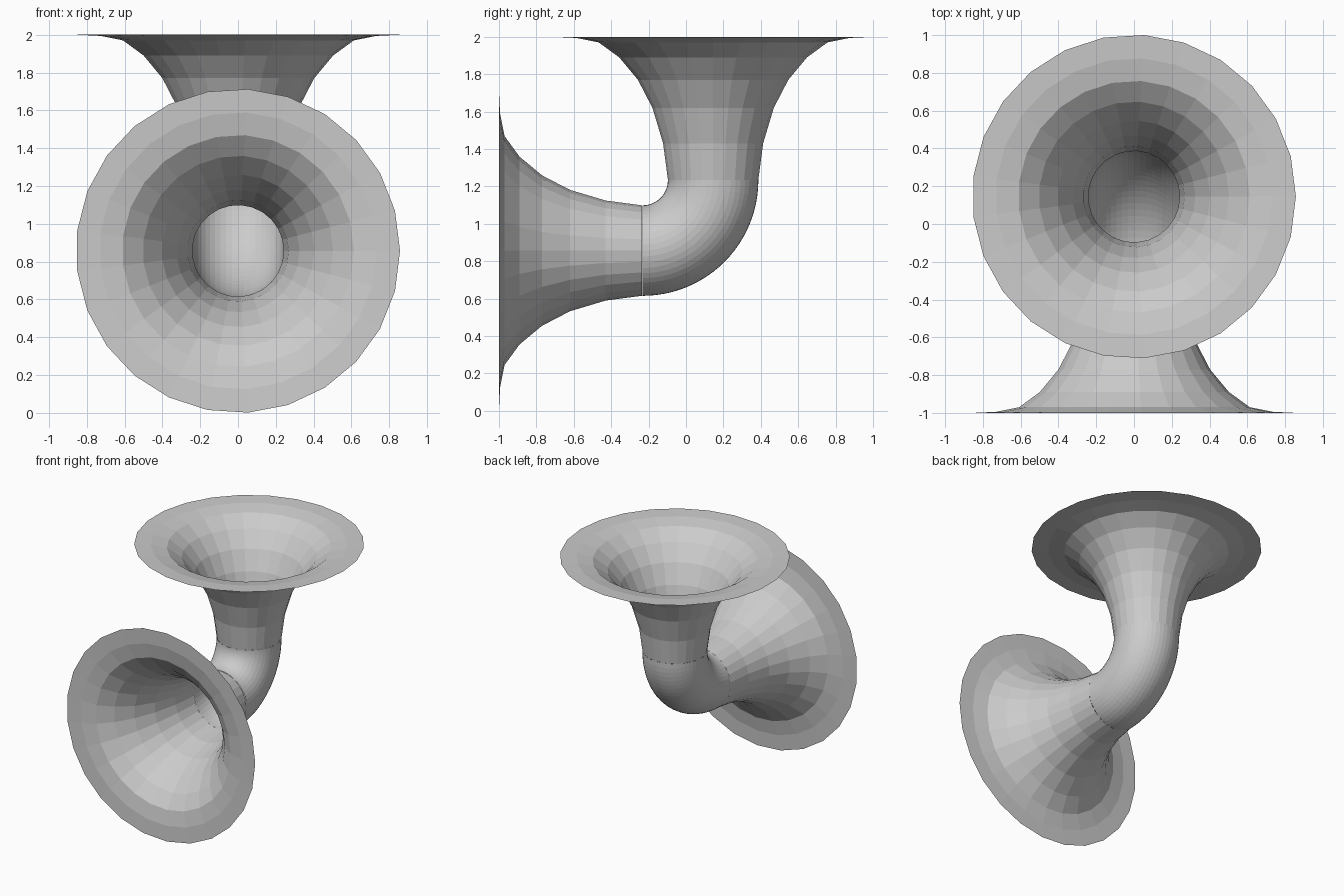
import bpy
from math import sin, cos, pi

if "Cube" in bpy.data.objects:
    bpy.data.objects.remove(bpy.data.objects["Cube"])

metal = bpy.data.materials.new("light grey")
metal.diffuse_color = (0.6, 0.6, 0.6, 1)
metal.use_nodes = True
metal.node_tree.nodes["Principled BSDF"].inputs["Base Color"].default_value = metal.diffuse_color

AXIS_Y, AXIS_Z = 0.145, 0.857      # axes of the upright and forward horns
BEND_Y, BEND_Z = -0.232, 1.234     # centre of the elbow bend
BEND_R = AXIS_Y - BEND_Y
TUBE_R = 0.242

# flare profile: distance back from the mouth, radius
FLARE = [(0.766, TUBE_R), (0.57, 0.268), (0.38, 0.325), (0.23, 0.403),
         (0.11, 0.503), (0.03, 0.613), (0.006, 0.733), (0, 0.857)]


def skin(name, rings, flip=False):
    """Join a list of equal rings into an open tube."""
    n = len(rings[0])
    verts = [p for ring in rings for p in ring]
    faces = []
    for i in range(len(rings) - 1):
        for j in range(n):
            k = (j + 1) % n
            f = (i * n + j, i * n + k, (i + 1) * n + k, (i + 1) * n + j)
            faces.append(f[::-1] if flip else f)
    mesh = bpy.data.meshes.new(name)
    mesh.from_pydata(verts, [], faces)
    mesh.materials.append(metal)
    obj = bpy.data.objects.new(name, mesh)
    bpy.context.collection.objects.link(obj)
    return obj


def angles(n):
    return [2 * pi * i / n for i in range(n)]


# flared horns: low-poly, 25 sides
skin("upper_horn", [[(r * cos(a), AXIS_Y + r * sin(a), 2 - d) for a in angles(25)]
                    for d, r in FLARE])
skin("front_horn", [[(r * cos(a), -1 + d, AXIS_Z + r * sin(a)) for a in angles(25)]
                    for d, r in FLARE])

# quarter-bend elbow between the horns
elbow = []
for s in range(25):
    t = -pi / 2 * s / 24
    ring = []
    for a in angles(48):
        rad = BEND_R + TUBE_R * sin(a)
        ring.append((TUBE_R * cos(a), BEND_Y + rad * cos(t), BEND_Z + rad * sin(t)))
    elbow.append(ring)
skin("elbow_pipe", elbow, flip=True)
